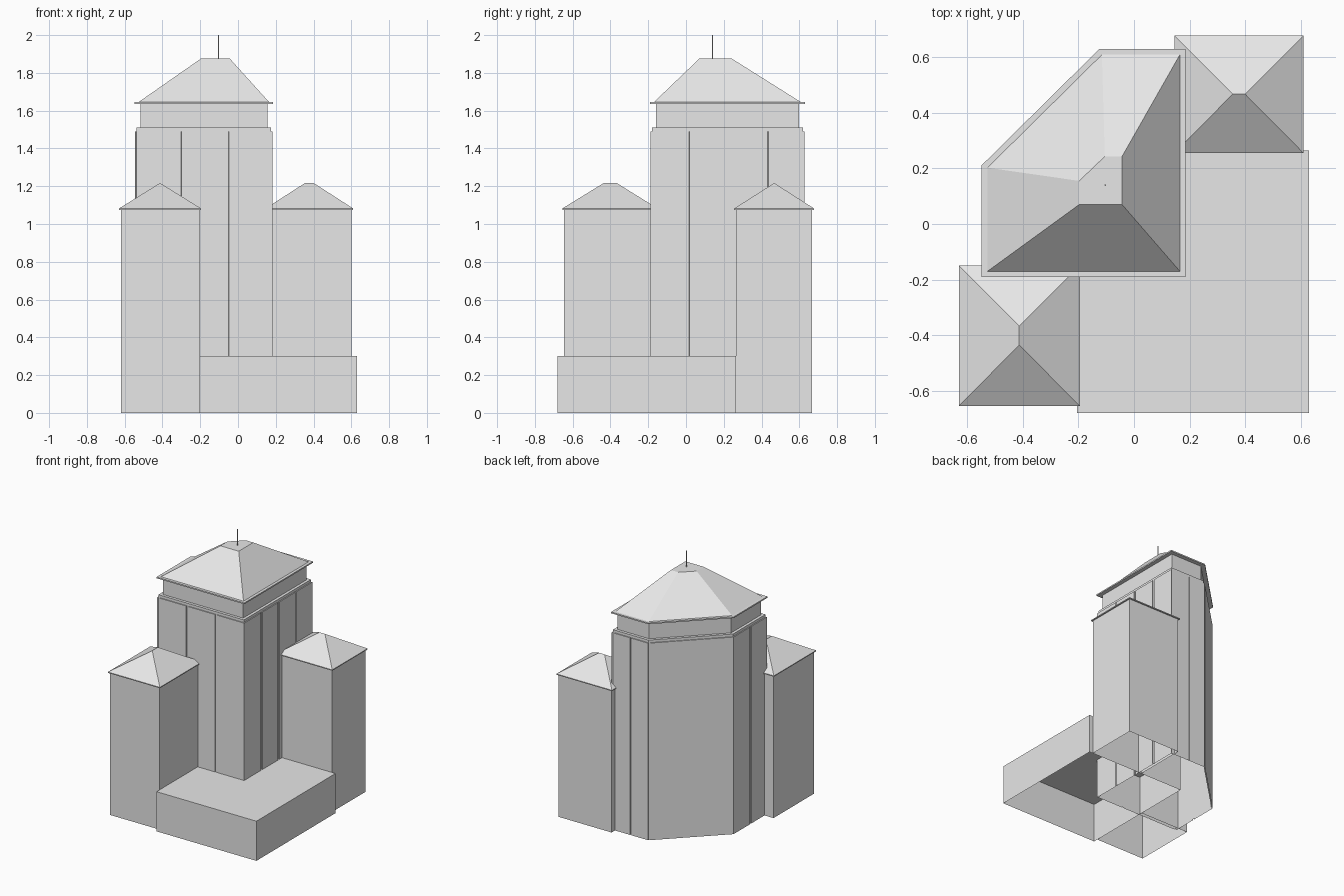
import bpy
import bmesh
from math import hypot
from mathutils import Vector

cube = bpy.data.objects.get("Cube")
if cube:
    bpy.data.objects.remove(cube, do_unlink=True)

grey = bpy.data.materials.new("light_grey")
grey.use_nodes = True
grey.diffuse_color = (0.8, 0.8, 0.8, 1)
grey.node_tree.nodes["Principled BSDF"].inputs["Base Color"].default_value = (0.8, 0.8, 0.8, 1)


def loft(bm, low, z0, high, z1, floor=False):
    """Walls between two matching outlines, with a top and an optional floor."""
    a = [bm.verts.new((x, y, z0)) for x, y in low]
    b = [bm.verts.new((x, y, z1)) for x, y in high]
    n = len(a)
    for i in range(n):
        j = (i + 1) % n
        bm.faces.new((a[i], a[j], b[j], b[i]))
    bm.faces.new(b)
    if floor:
        bm.faces.new(a[::-1])


def finish(name, bm):
    bmesh.ops.remove_doubles(bm, verts=bm.verts, dist=0.0001)
    bmesh.ops.recalc_face_normals(bm, faces=bm.faces)
    mesh = bpy.data.meshes.new(name)
    bm.to_mesh(mesh)
    bm.free()
    mesh.materials.append(grey)
    obj = bpy.data.objects.new(name, mesh)
    bpy.context.collection.objects.link(obj)


def solid(name, low, z0, high, z1, floor=False):
    bm = bmesh.new()
    loft(bm, low, z0, high, z1, floor)
    finish(name, bm)


def rect(x0, x1, y0, y1):
    return [(x0, y0), (x1, y0), (x1, y1), (x0, y1)]


def tower_outline(d):
    """Tower footprint with one cut corner, moved inward by d."""
    s = 0.414 * d
    return [(-0.545 + d, -0.188 + d), (0.183 - d, -0.188 + d), (0.183 - d, 0.627 - d),
            (-0.123 + s, 0.627 - d), (-0.545 + d, 0.21 - s)]


# Podium
podium = rect(-0.205, 0.63, -0.68, 0.265)
solid("podium", podium, 0, podium, 0.3)

# Tower core, top storey and eave
core = tower_outline(0.007)
solid("tower_core", core, 0, core, 1.51)
storey = tower_outline(0.028)
solid("top_storey", storey, 1.51, storey, 1.637)
eave = tower_outline(-0.003)
solid("tower_eave", eave, 1.635, eave, 1.645, True)

# Wall panels with narrow grooves between them
outer = [Vector(p) for p in tower_outline(0)]
inner = [Vector(p) for p in core]
bm = bmesh.new()
counts = [3, 4, 2, 1, 2]
corner_groove = [True, False, True, True, False]
for i, n in enumerate(counts):
    j = (i + 1) % len(counts)
    gap = 0.013 / (outer[j] - outer[i]).length
    for k in range(n):
        t0 = k / n + (gap if k or corner_groove[i] else 0)
        t1 = (k + 1) / n
        panel = [outer[i].lerp(outer[j], t0), outer[i].lerp(outer[j], t1),
                 inner[i].lerp(inner[j], t1), inner[i].lerp(inner[j], t0)]
        loft(bm, panel, 0, panel, 1.49)
finish("tower_wall_panels", bm)

# Tower roof with a flat top
roof_top = [(-0.197, 0.07), (-0.043, 0.07), (-0.043, 0.243), (-0.105, 0.243), (-0.197, 0.155)]
solid("tower_roof", tower_outline(0.018), 1.645, roof_top, 1.875, True)

# Antenna
bm = bmesh.new()
bmesh.ops.create_cone(bm, cap_ends=True, segments=8, radius1=0.003, radius2=0.003, depth=0.13)
bmesh.ops.translate(bm, verts=bm.verts, vec=(-0.103, 0.14, 1.935))
finish("antenna", bm)


# Side wings with hipped roofs
def wing(name, x0, x1, y0, y1, ridge):
    body = rect(x0, x1, y0, y1)
    solid(name + "_wing", body, 0, body, 1.078)
    o = 0.01
    edge = rect(x0 - o, x1 + o, y0 - o, y1 + o)
    solid(name + "_wing_eave", edge, 1.075, edge, 1.082, True)
    bm = bmesh.new()
    base = [bm.verts.new((x, y, 1.082)) for x, y in edge]
    p, q = [bm.verts.new((x, y, 1.217)) for x, y in ridge]
    a, b, c, d = base
    if ridge[0][0] == ridge[1][0]:
        faces = [(a, b, p), (b, c, q, p), (c, d, q), (d, a, p, q)]
    else:
        faces = [(a, b, q, p), (b, c, q), (c, d, p, q), (d, a, p)]
    for f in faces:
        bm.faces.new(f)
    finish(name + "_wing_roof", bm)


wing("front", -0.62, -0.205, -0.645, -0.16, [(-0.413, -0.435), (-0.413, -0.367)])
wing("back", 0.155, 0.6, 0.265, 0.668, [(0.355, 0.467), (0.4, 0.467)])
